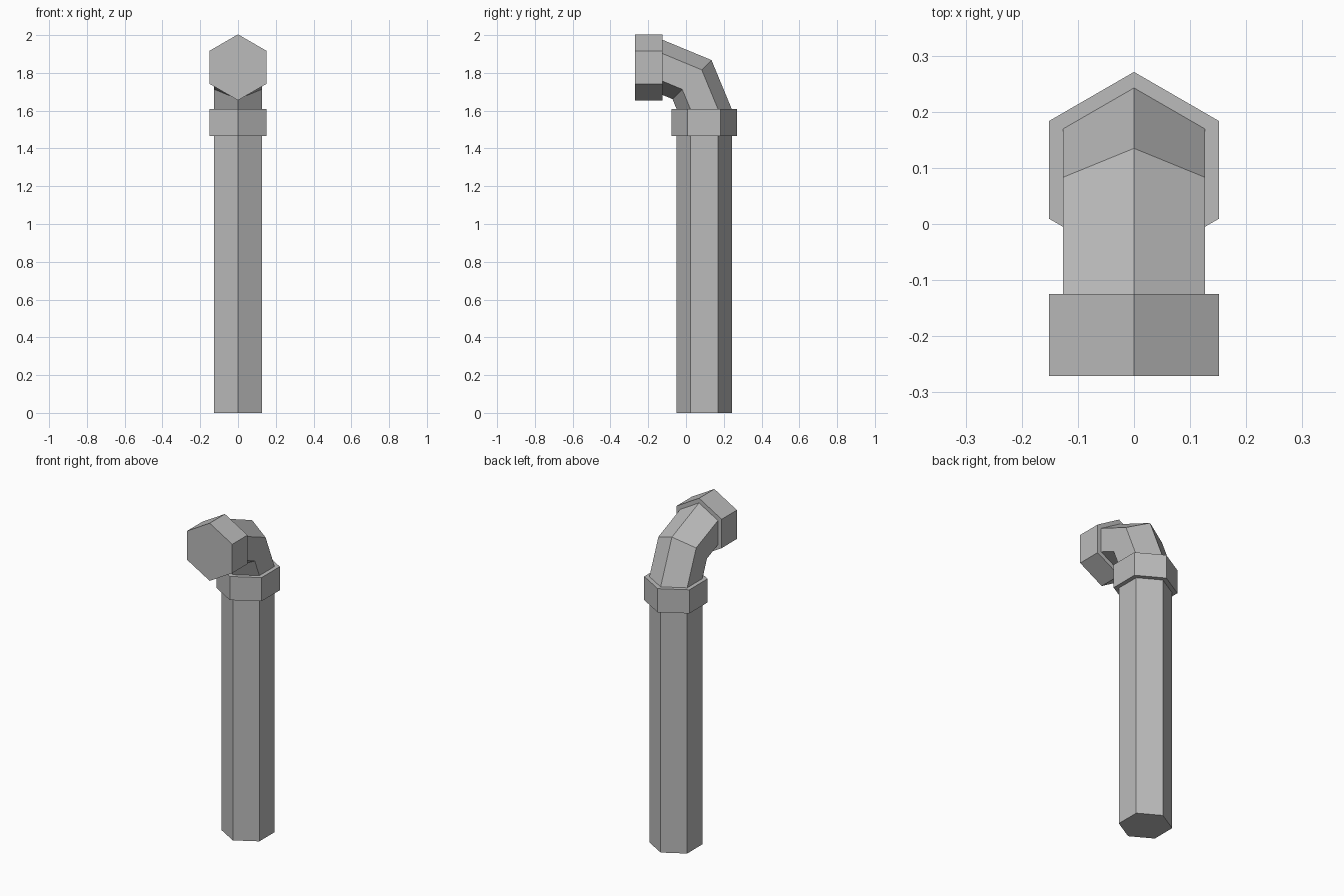
import bpy
import bmesh
from math import sin, cos, pi
from mathutils import Vector

cube = bpy.data.objects.get("Cube")
if cube:
    bpy.data.objects.remove(cube, do_unlink=True)

# One plain grey for the whole pipe
grey = bpy.data.materials.new("pipe grey")
grey.use_nodes = True
colour = (0.5, 0.5, 0.5, 1)
grey.diffuse_color = colour
grey.node_tree.nodes["Principled BSDF"].inputs["Base Color"].default_value = colour

SIDES = 6
PIPE_R, COLLAR_R = 0.146, 0.1745
AXIS_Y = 0.0965                   # upright pipe axis
BEND_Y, BEND_Z = -0.125, 1.608    # centre of the elbow's arc
BEND_R = AXIS_Y - BEND_Y
MOUTH_Z = BEND_Z + BEND_R


def hex_sweep(name, stations, radius):
    """Sweep a hexagon through (y, z, tilt) stations; tilt 0 is upright, pi/2 faces the front."""
    bm = bmesh.new()
    rings = []
    for y, z, tilt in stations:
        outward = Vector((0, cos(tilt), sin(tilt)))
        centre = Vector((0, y, z))
        ring = []
        for i in range(SIDES):
            a = 2 * pi * i / SIDES
            ring.append(bm.verts.new(
                centre + radius * (outward * cos(a) + Vector((sin(a), 0, 0)))))
        rings.append(ring)
    for low, high in zip(rings, rings[1:]):
        for i in range(SIDES):
            j = (i + 1) % SIDES
            bm.faces.new((low[i], low[j], high[j], high[i]))
    bm.faces.new(rings[0])
    bm.faces.new(rings[-1])
    bmesh.ops.recalc_face_normals(bm, faces=bm.faces)
    mesh = bpy.data.meshes.new(name)
    bm.to_mesh(mesh)
    bm.free()
    mesh.materials.append(grey)
    obj = bpy.data.objects.new(name, mesh)
    bpy.context.collection.objects.link(obj)
    return obj


# Upright pipe and its collar
hex_sweep("upright_pipe", [(AXIS_Y, 0, 0), (AXIS_Y, 1.54, 0)], PIPE_R)
hex_sweep("upright_collar", [(AXIS_Y, 1.465, 0), (AXIS_Y, BEND_Z, 0)], COLLAR_R)

# Elbow turning to the front in two segments, its ends tucked into the collars
arc = [(BEND_Y + BEND_R * cos(t), BEND_Z + BEND_R * sin(t), t)
       for t in (0, pi / 4, pi / 2)]
hex_sweep("elbow", [(AXIS_Y, 1.55, 0)] + arc + [(-0.2, MOUTH_Z, pi / 2)], PIPE_R)

# Closed collar at the mouth
hex_sweep("mouth_collar", [(BEND_Y, MOUTH_Z, pi / 2), (-0.271, MOUTH_Z, pi / 2)], COLLAR_R)
